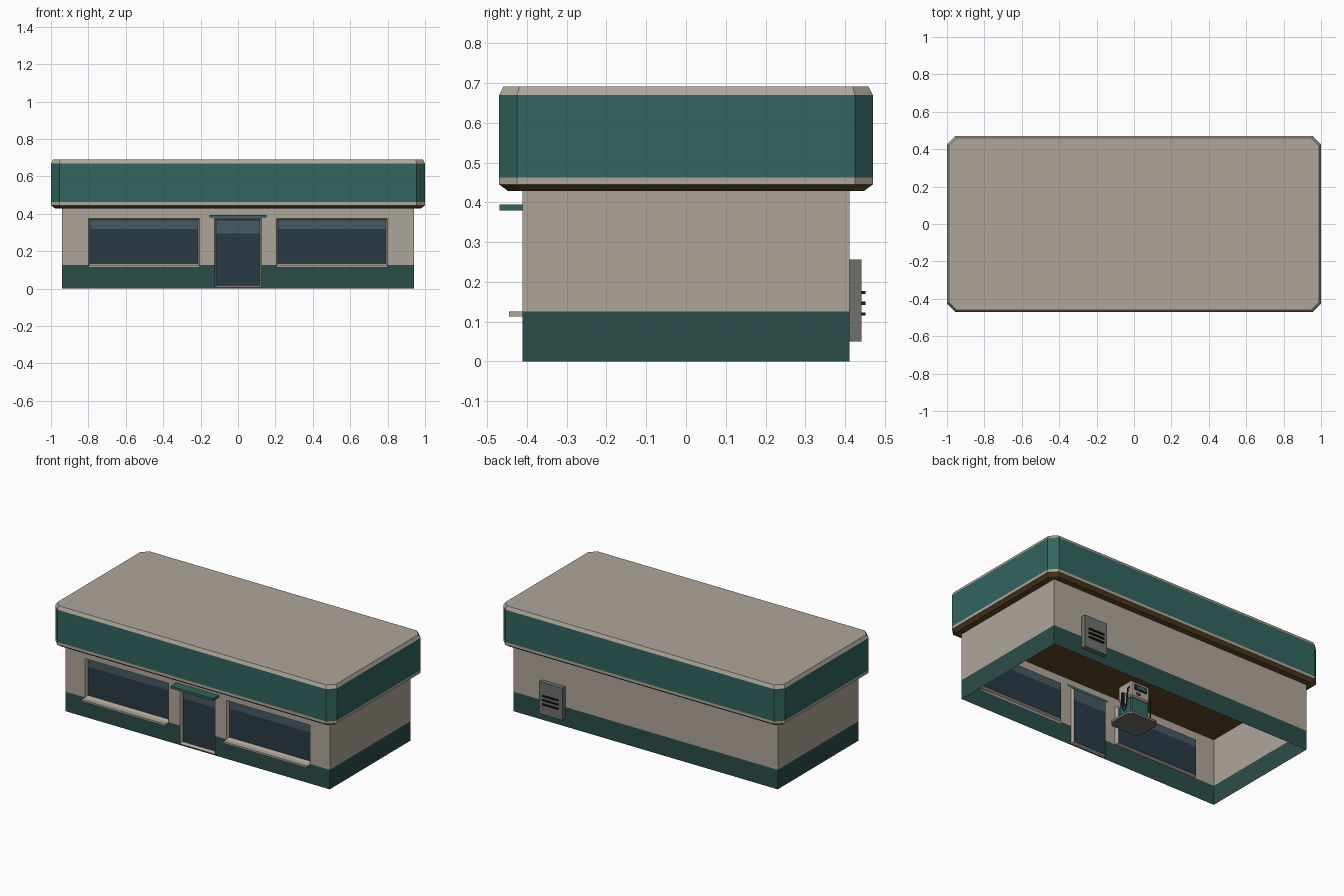
import bpy, bmesh
from mathutils import Matrix

if "Cube" in bpy.data.objects:
    bpy.data.objects.remove(bpy.data.objects["Cube"])

def mat(name, r, g, b):
    m = bpy.data.materials.new(name)
    m.diffuse_color = (r, g, b, 1)
    m.use_nodes = True
    m.node_tree.nodes["Principled BSDF"].inputs["Base Color"].default_value = m.diffuse_color
    return m

BEIGE = mat("beige", .43, .38, .32)
TEAL = mat("teal", .032, .13, .115)
DARK = mat("dark_green", .024, .075, .068)
GLASS = mat("glass", .022, .044, .06)
SKY = mat("glass_light", .06, .1, .125)
BROWN = mat("brown", .11, .065, .018)
GREY = mat("vent_grey", .16, .165, .15)
BLACK = mat("black", .01, .012, .012)

def make(name, bm, *mats):
    me = bpy.data.meshes.new(name)
    bm.to_mesh(me)
    bm.free()
    for m in mats:
        me.materials.append(m)
    ob = bpy.data.objects.new(name, me)
    bpy.context.collection.objects.link(ob)
    return ob

def face(bm, pts, mi=0):
    f = bm.faces.new([bm.verts.new(p) for p in pts])
    f.material_index = mi

def rect(x0, x1, z0, z1, y):
    return [(x0, y, z0), (x1, y, z0), (x1, y, z1), (x0, y, z1)]

def box(name, x0, x1, y0, y1, z0, z1, m, bevel=0):
    bm = bmesh.new()
    bmesh.ops.create_cube(bm, size=1)
    bmesh.ops.transform(bm, verts=bm.verts, matrix=Matrix.LocRotScale(
        ((x0+x1)/2, (y0+y1)/2, (z0+z1)/2), None, (x1-x0, y1-y0, z1-z0)))
    if bevel:
        bmesh.ops.bevel(bm, geom=bm.edges[:], offset=bevel, segments=1, affect='EDGES')
    return make(name, bm, m)

def octagon(hx, hy, c, z):
    return [(hx-c, -hy, z), (hx, -hy+c, z), (hx, hy-c, z), (hx-c, hy, z),
            (c-hx, hy, z), (-hx, hy-c, z), (-hx, c-hy, z), (c-hx, -hy, z)]

def loft(name, rings, idx, mats):
    """Stacked rings, one material index per band, plus both caps."""
    bm = bmesh.new()
    vs = [[bm.verts.new(p) for p in r] for r in rings]
    n = len(rings[0])
    for k in range(len(rings)-1):
        for i in range(n):
            j = (i+1) % n
            f = bm.faces.new((vs[k][i], vs[k][j], vs[k+1][j], vs[k+1][i]))
            f.material_index = idx[k]
    bm.faces.new(vs[0][::-1]).material_index = idx[0]
    bm.faces.new(vs[-1]).material_index = idx[-1]
    return make(name, bm, *mats)

# side and back walls: single sheets, open underneath
X, Y, BASE, TOP = .94, .411, .125, .43
bm = bmesh.new()
corners = [(X, -Y), (X, Y), (-X, Y), (-X, -Y)]
for a, b in zip(corners, corners[1:]):
    for z0, z1, mi in ((0, BASE, 1), (BASE, TOP, 0)):
        face(bm, [(*a, z0), (*b, z0), (*b, z1), (*a, z1)], mi)
make("side_and_back_walls", bm, BEIGE, DARK)

# front wall: grid of panels with the openings left out
openings = {"left_window": (-.8, -.205, BASE, .375),
            "door": (-.126, .126, .008, .375),
            "right_window": (.205, .8, BASE, .375)}
xs = [-X, -.8, -.205, -.126, .126, .205, .8, X]
zs = [0, .008, BASE, .375, TOP]
bm = bmesh.new()
for x0, x1 in zip(xs, xs[1:]):
    for z0, z1 in zip(zs, zs[1:]):
        cx, cz = (x0+x1)/2, (z0+z1)/2
        if not any(a < cx < b and c < cz < d for a, b, c, d in openings.values()):
            face(bm, rect(x0, x1, z0, z1, -Y), 1 if z1 <= BASE else 0)
bmesh.ops.remove_doubles(bm, verts=bm.verts, dist=1e-4)
make("front_wall", bm, BEIGE, DARK)

# windows and door: recessed glass with lighter upper strip
for name, (x0, x1, z0, z1) in openings.items():
    t, yg = .009, -Y+.018
    bm = bmesh.new()
    out = rect(x0, x1, z0, z1, -Y)
    inn = rect(x0+t, x1-t, z0+t, z1-t, yg)
    for i in range(4):
        j = (i+1) % 4
        face(bm, [out[i], out[j], inn[j], inn[i]])
    make(name+"_frame", bm, BEIGE)
    split = .295 if name == "door" else .318
    bm = bmesh.new()
    face(bm, rect(x0+t, x1-t, z0+t, split, yg), 0)
    face(bm, rect(x0+t, x1-t, split, z1-t, yg), 1)
    make(name+"_glass", bm, GLASS, SKY)
    if name != "door":
        box(name+"_sill", x0, x1, -Y-.034, -Y, .113, .125, BEIGE)

# awning over the door
box("door_awning", -.152, .152, -.469, -Y, .379, .394, TEAL)

# roof canopy with soffit, fascia and trims
loft("roof_canopy",
     [octagon(.977, .447, .034, .428), octagon(1, .47, .045, .445),
      octagon(1, .47, .045, .463), octagon(1, .47, .045, .67),
      octagon(.989, .459, .04, .691)],
     [1, 0, 2, 0], [BEIGE, BROWN, TEAL])

# vent box on the back wall
box("vent_box", .57, .735, Y, .441, .05, .256, GREY)
for i, z in enumerate((.119, .146, .173)):
    box(f"vent_slot_{i+1}", .597, .708, .441, .451, z-.004, z+.004, BLACK)

# fuel pump standing at the centre
loft("pump_plinth", [octagon(.11, .095, .025, 0), octagon(.11, .095, .025, .016),
                     octagon(.102, .087, .022, .022)], [0, 0], [GREY])
box("pump_lower_body", -.065, .065, -.052, .052, .022, .14, TEAL, .006)
box("pump_upper_body", -.07, .07, -.057, .057, .14, .245, BEIGE, .008)
for side, s in (("front", -1), ("back", 1)):
    for part, x0, x1, z0, z1, m in (("screen", -.045, .045, .19, .225, BLACK),
                                    ("display", -.037, .025, .197, .218, SKY),
                                    ("card_slot", .0, .03, .16, .176, BROWN)):
        d = .063 if part == "display" else .061
        box(f"pump_{part}_{side}", x0, x1, *sorted((s*.055, s*d)), z0, z1, m)

# hoses and nozzles on both ends of the pump
for side, s in (("left", -1), ("right", 1)):
    box(f"nozzle_holder_{side}", *sorted((s*.064, s*.078)), -.022, .022, .1, .17, BEIGE)
    box(f"nozzle_{side}", *sorted((s*.078, s*.092)), -.008, .008, .1, .175, BLACK)
    cu = bpy.data.curves.new(f"hose_{side}", 'CURVE')
    cu.dimensions = '3D'
    cu.bevel_depth, cu.bevel_resolution = .004, 1
    sp = cu.splines.new('POLY')
    path = [(.085, 0, .1), (.088, .006, .065), (.09, .02, .048), (.09, .036, .06),
            (.088, .043, .12), (.082, .043, .19), (.066, .043, .205)]
    sp.points.add(len(path)-1)
    for p, (x, y, z) in zip(sp.points, path):
        p.co = (s*x, y, z, 1)
    cu.materials.append(BLACK)
    bpy.context.collection.objects.link(bpy.data.objects.new(f"hose_{side}", cu))
